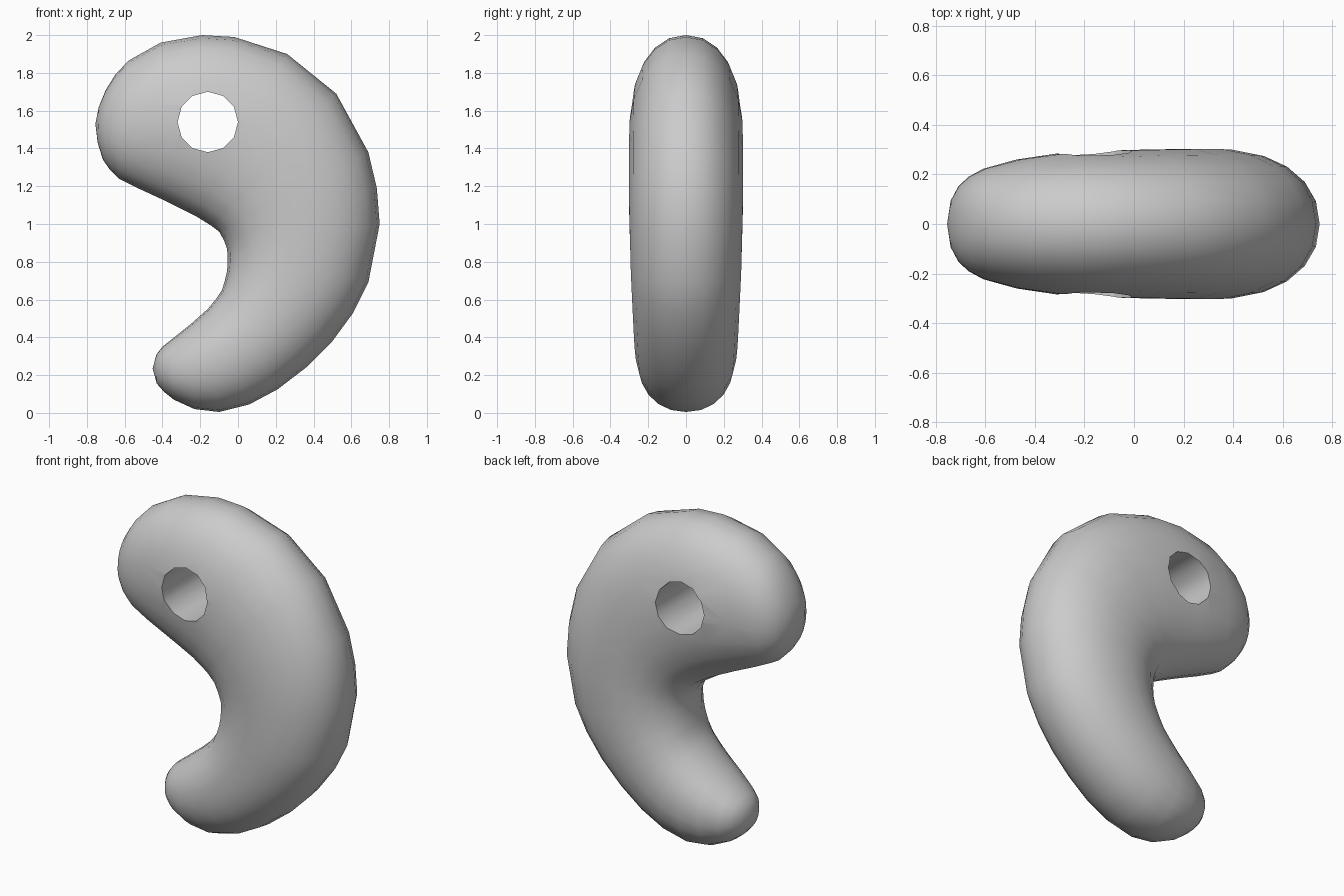
import bpy, bmesh, math
from mathutils import Vector

if "Cube" in bpy.data.objects:
    bpy.data.objects.remove(bpy.data.objects["Cube"])

SIDES = 22

# Cross-sections from tail to head: outer x, outer z, inner x, inner z, half depth
sections = [
    (-.43, .155, -.432, .31, .09), (-.39, .11, -.40, .35, .145),
    (-.34, .07, -.35, .39, .185), (-.23, .02, -.25, .47, .23),
    (-.10, .005, -.16, .55, .255), (.06, .045, -.115, .605, .268),
    (.21, .125, -.085, .65, .275), (.36, .24, -.07, .70, .28),
    (.50, .38, -.058, .75, .285), (.61, .53, -.055, .79, .29),
    (.69, .69, -.055, .825, .295), (.75, 1.0, -.058, .87, .30),
    (.735, 1.19, -.075, .915, .303), (.69, 1.38, -.10, .96, .305),
    (.52, 1.69, -.14, .99, .305), (.26, 1.90, -.22, 1.04, .302),
    (-.02, 1.99, -.32, 1.09, .295), (-.19, 2.0, -.39, 1.125, .288),
    (-.41, 1.96, -.52, 1.185, .263), (-.58, 1.865, -.63, 1.24, .225),
    (-.65, 1.79, -.68, 1.29, .193), (-.70, 1.71, -.715, 1.34, .155),
    (-.737, 1.62, -.743, 1.43, .095),
]


def soft(v):
    """Slightly squared ellipse."""
    return math.copysign(abs(v) ** .93, v)


def make_object(name, bm):
    bmesh.ops.recalc_face_normals(bm, faces=bm.faces)
    mesh = bpy.data.meshes.new(name)
    bm.to_mesh(mesh)
    bm.free()
    obj = bpy.data.objects.new(name, mesh)
    bpy.context.collection.objects.link(obj)
    return obj


# Curved bead body
bm = bmesh.new()
rings = []
for ox, oz, ix, iz, depth in sections:
    outer, inner = Vector((ox, 0, oz)), Vector((ix, 0, iz))
    mid, half = (outer + inner) / 2, (outer - inner) / 2
    ring = []
    for k in range(SIDES):
        a = math.tau * k / SIDES
        ring.append(bm.verts.new(mid + half * soft(math.cos(a))
                                 + Vector((0, depth * soft(math.sin(a)), 0))))
    rings.append(ring)
for r, s in zip(rings, rings[1:]):
    for k in range(SIDES):
        n = (k + 1) % SIDES
        bm.faces.new((r[k], r[n], s[n], s[k]))
for ring, tip in ((rings[0], (-.452, 0, .235)), (rings[-1], (-.755, 0, 1.53))):
    v = bm.verts.new(tip)
    for k in range(SIDES):
        bm.faces.new((ring[k], ring[(k + 1) % SIDES], v))
body = make_object("curved_bead", bm)

stone = bpy.data.materials.new("grey stone")
stone.diffuse_color = (.6, .6, .6, 1)
stone.use_nodes = True
stone.node_tree.nodes["Principled BSDF"].inputs["Base Color"].default_value = stone.diffuse_color
body.data.materials.append(stone)

# Cord hole through the head
bpy.ops.mesh.primitive_cylinder_add(vertices=12, radius=.16, depth=2,
                                    location=(-.16, 0, 1.54),
                                    rotation=(math.pi / 2, 0, 0))
cutter = bpy.context.object
cutter.name = "hole_cutter"
cutter.hide_render = True
cut = body.modifiers.new("cord hole", 'BOOLEAN')
cut.operation = 'DIFFERENCE'
cut.object = cutter
cut.solver = 'EXACT'
bpy.context.view_layer.objects.active = body
bpy.ops.object.select_all(action='DESELECT')
body.select_set(True)
bpy.ops.object.modifier_apply(modifier=cut.name)
bpy.data.objects.remove(cutter)
bpy.ops.object.shade_smooth_by_angle(angle=math.radians(48))
